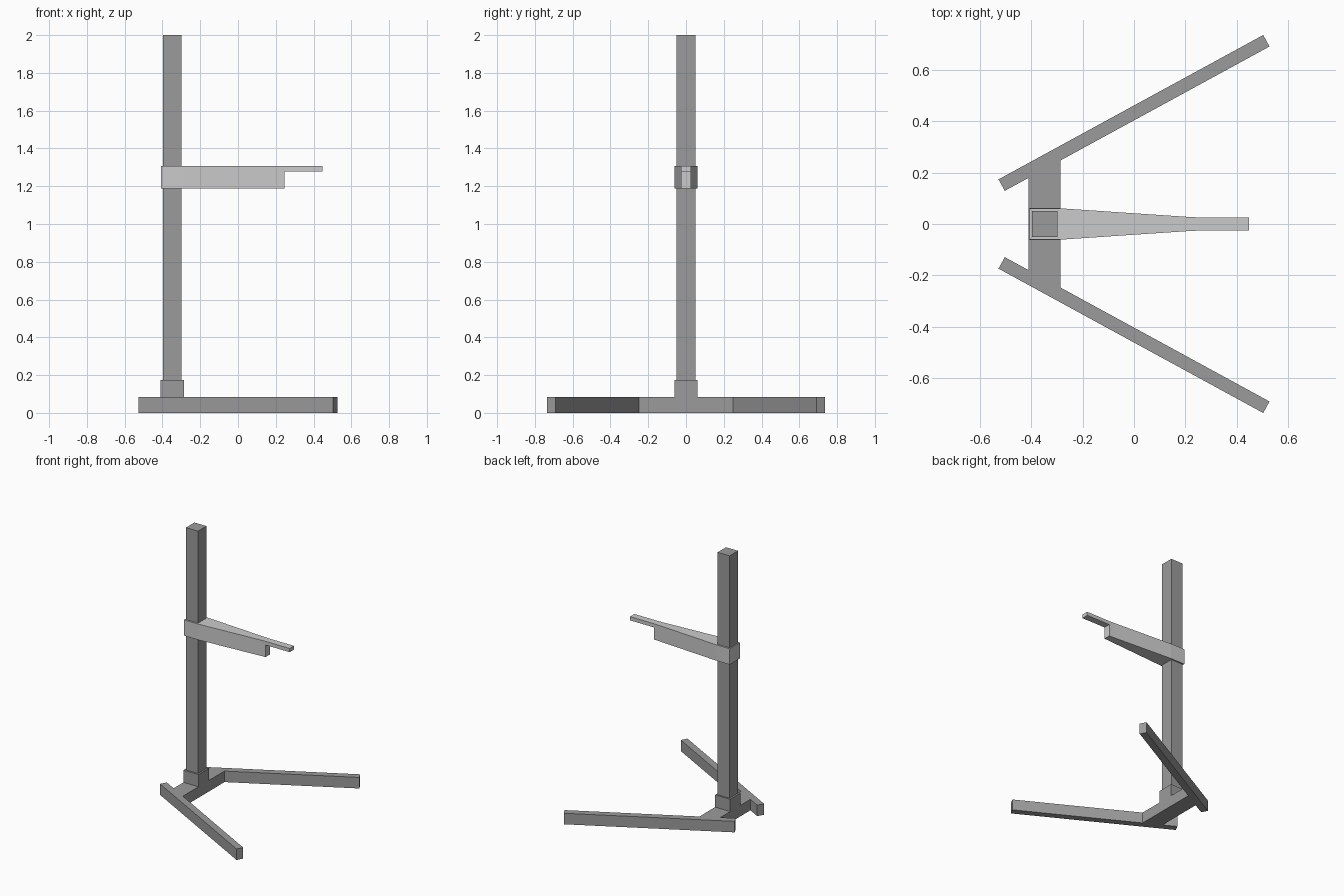
import bpy, bmesh, math

if "Cube" in bpy.data.objects:
    bpy.data.objects.remove(bpy.data.objects["Cube"])

BASE_H = 0.083
POST_X = -0.348


def material(name, grey):
    mat = bpy.data.materials.new(name)
    mat.diffuse_color = (grey, grey, grey, 1)
    mat.use_nodes = True
    mat.node_tree.nodes["Principled BSDF"].inputs["Base Color"].default_value = mat.diffuse_color
    return mat


DARK = material("dark_grey", 0.33)
MID = material("mid_grey", 0.55)


def prism(name, outline, z0, z1, mat=DARK):
    """Extrude a plan outline (x, y) from z0 to z1."""
    bm = bmesh.new()
    face = bm.faces.new([bm.verts.new((x, y, z0)) for x, y in outline])
    top = bmesh.ops.extrude_face_region(bm, geom=[face])["geom"]
    verts = [v for v in top if isinstance(v, bmesh.types.BMVert)]
    bmesh.ops.translate(bm, verts=verts, vec=(0, 0, z1 - z0))
    bmesh.ops.recalc_face_normals(bm, faces=bm.faces)
    mesh = bpy.data.meshes.new(name)
    bm.to_mesh(mesh)
    bm.free()
    mesh.materials.append(mat)
    obj = bpy.data.objects.new(name, mesh)
    bpy.context.collection.objects.link(obj)
    return obj


def rect(x0, x1, y0, y1):
    return [(x0, y0), (x1, y0), (x1, y1), (x0, y1)]


# Splayed floor legs, mirrored across the centre line
ang, half_len, half_w = math.radians(28.6), 0.587, 0.0255
leg_y = 0.4325
c, s = math.cos(ang), math.sin(ang)
legs = prism("floor_legs",
             [(c * u - s * v, leg_y + s * u + c * v)
              for u, v in rect(-half_len, half_len, -half_w, half_w)],
             0, BASE_H)
mirror = legs.modifiers.new("Mirror", 'MIRROR')
mirror.use_axis = (False, True, False)


# Cross bar with ends cut flush to the inner faces of the legs
def inner(x):
    return leg_y + math.tan(ang) * x - half_w / c


x0, x1 = -0.411, -0.286
prism("cross_bar", [(x0, -inner(x0)), (x1, -inner(x1)),
                    (x1, inner(x1)), (x0, inner(x0))], 0, BASE_H)

# Socket and upright post
prism("post_socket", rect(x0, x1, -0.062, 0.062), BASE_H, 0.175)
prism("upright_post", rect(POST_X - 0.05, POST_X + 0.05, -0.05, 0.05), 0.1, 2.0)

# Tapered arm that wraps the post, with a thin lip at its end
half_plan = [(-0.407, 0.061), (-0.287, 0.061), (0.22, 0.027), (0.247, 0.026)]
prism("support_arm", [(x, -y) for x, y in half_plan] +
      [(x, y) for x, y in reversed(half_plan)], 1.188, 1.307, MID)
prism("arm_lip", rect(0.247, 0.448, -0.026, 0.026), 1.279, 1.307, MID)
